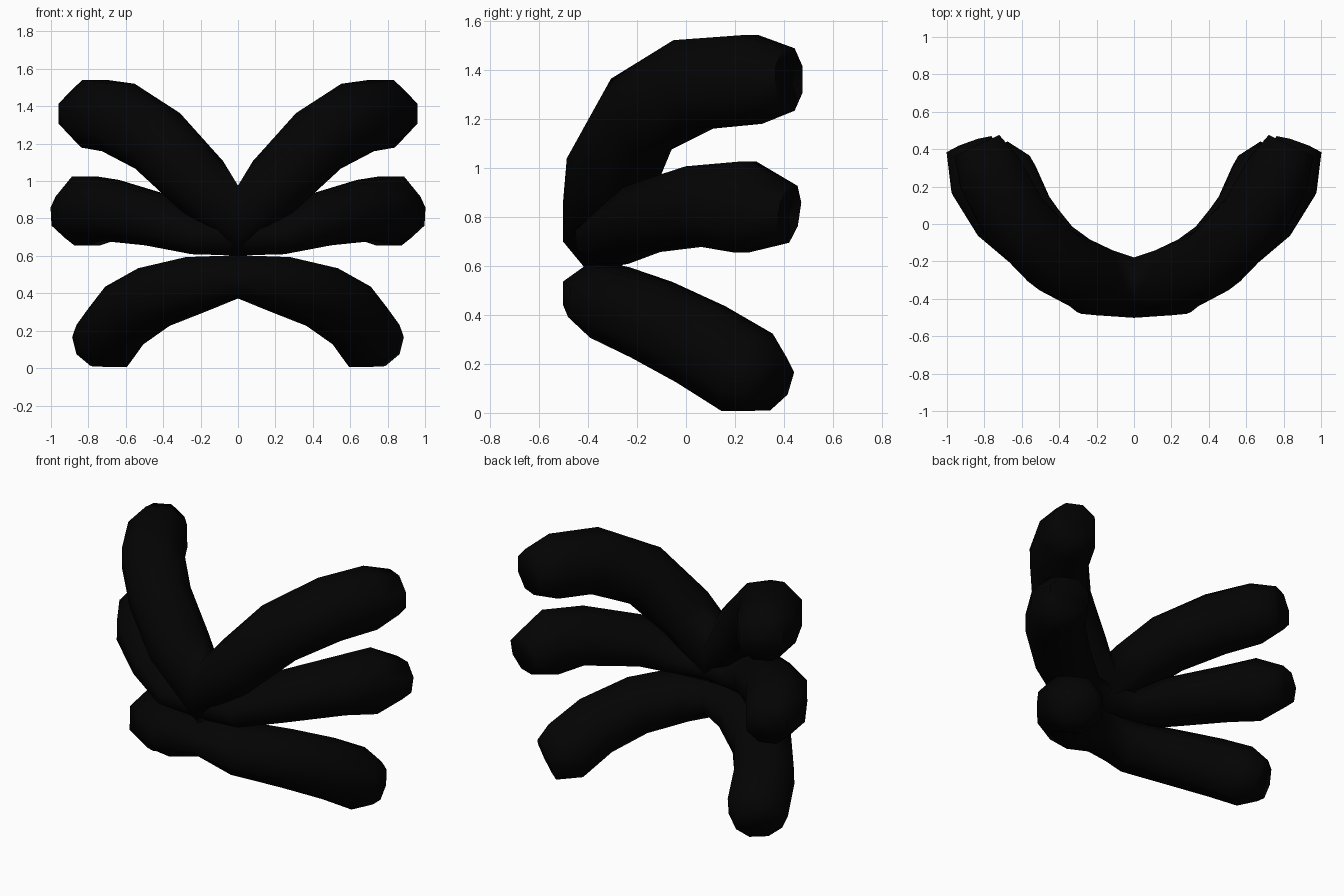
import bpy, bmesh
from math import cos, sin, pi
from mathutils import Vector

if "Cube" in bpy.data.objects:
    bpy.data.objects.remove(bpy.data.objects["Cube"])

SIDES = 8
black = bpy.data.materials.new("black")
black.diffuse_color = (0.001, 0.001, 0.001, 1)
black.use_nodes = True
black.node_tree.nodes["Principled BSDF"].inputs["Base Color"].default_value = black.diffuse_color


def limb_pair(name, rings):
    """Octagonal tube along (x, y, z, half width, half height) rings, mirrored in x."""
    bm = bmesh.new()
    centres = [Vector(r[:3]) for r in rings]
    loops = []
    for i, (x, y, z, w, h) in enumerate(rings):
        if i == 0:
            t = Vector((1, 0, 0))
        else:
            t = (centres[min(i + 1, len(rings) - 1)] - centres[i - 1]).normalized()
        side = t.cross(Vector((0, 0, 1))).normalized()
        up = side.cross(t)
        loop = []
        for k in range(SIDES):
            a = 2 * pi * (k + 0.5) / SIDES
            p = centres[i] + (side * w * cos(a) + up * h * sin(a)) * 1.06
            loop.append(bm.verts.new(p))
        loops.append(loop)
    for a, b in zip(loops, loops[1:]):
        for k in range(SIDES):
            n = (k + 1) % SIDES
            bm.faces.new((a[k], b[k], b[n], a[n]))
    bm.faces.new(loops[-1][::-1])
    mesh = bpy.data.meshes.new(name)
    bm.to_mesh(mesh)
    bm.free()
    mesh.materials.append(black)
    ob = bpy.data.objects.new(name, mesh)
    bpy.context.collection.objects.link(ob)
    ob.modifiers.new("mirror", 'MIRROR').use_clip = True
    for o in bpy.context.selected_objects:
        o.select_set(False)
    ob.select_set(True)
    bpy.context.view_layer.objects.active = ob
    bpy.ops.object.shade_smooth_by_angle(angle=1.3)


# Raised pair
limb_pair("upper_limbs", [
    (0, -0.34, 0.78, 0.165, 0.20),
    (0.21, -0.30, 0.99, 0.185, 0.165),
    (0.43, -0.19, 1.215, 0.18, 0.18),
    (0.64, 0.03, 1.34, 0.185, 0.19),
    (0.77, 0.27, 1.36, 0.18, 0.185),
    (0.84, 0.42, 1.36, 0.135, 0.13),
])

# Level pair, narrow at the centre
limb_pair("middle_limbs", [
    (0, -0.32, 0.70, 0.13, 0.10),
    (0.21, -0.30, 0.705, 0.16, 0.10),
    (0.43, -0.18, 0.79, 0.175, 0.14),
    (0.70, 0.06, 0.845, 0.185, 0.165),
    (0.815, 0.24, 0.84, 0.18, 0.19),
    (0.88, 0.42, 0.81, 0.13, 0.12),
])

# Drooping pair
limb_pair("lower_limbs", [
    (0, -0.34, 0.488, 0.165, 0.118),
    (0.22, -0.31, 0.45, 0.185, 0.15),
    (0.45, -0.14, 0.38, 0.175, 0.165),
    (0.61, 0.06, 0.28, 0.18, 0.175),
    (0.695, 0.25, 0.165, 0.18, 0.18),
    (0.77, 0.34, 0.12, 0.14, 0.12),
])
